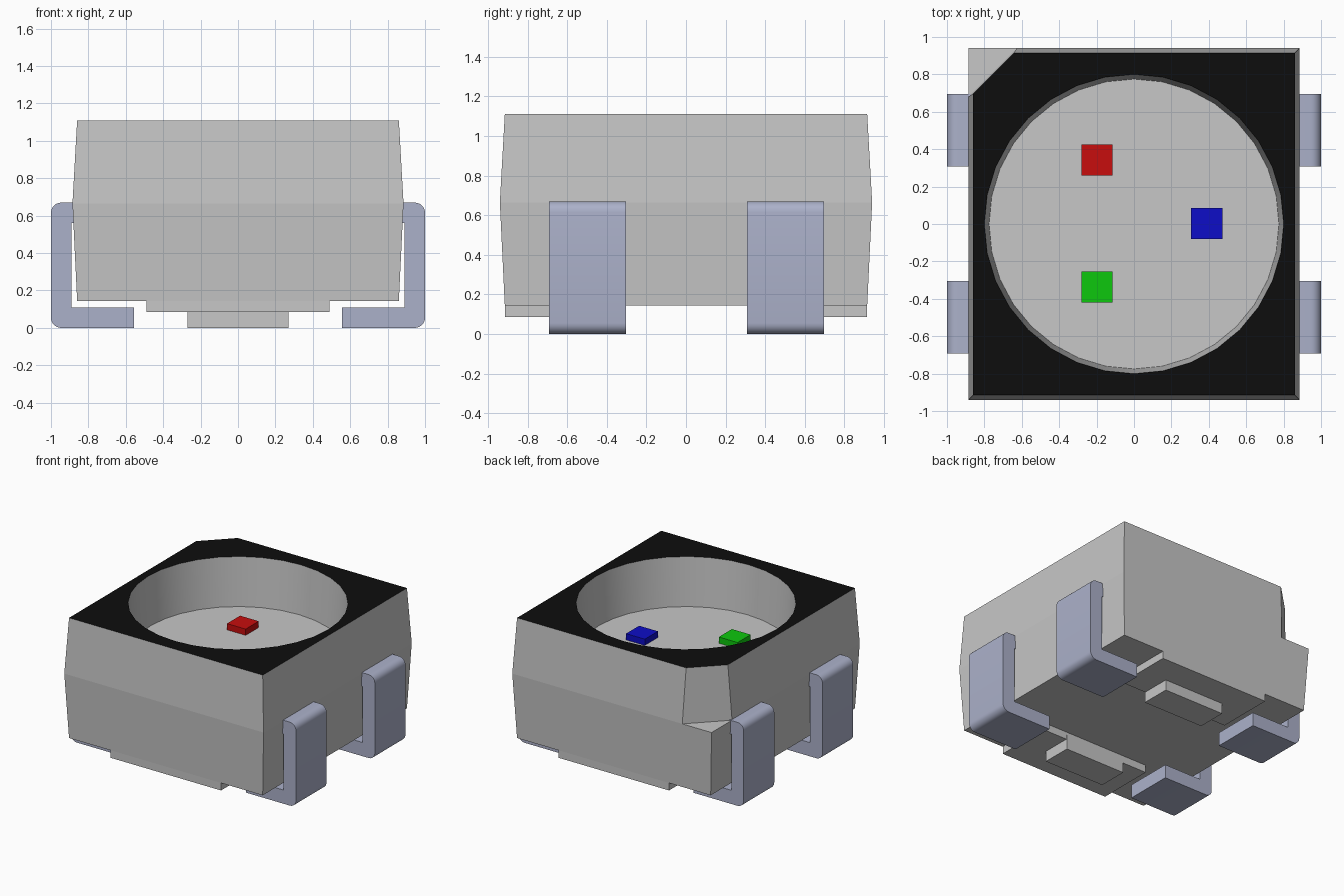
import bpy, bmesh, math
from mathutils import Vector

old = bpy.data.objects.get("Cube")
if old:
    bpy.data.objects.remove(old, do_unlink=True)


def material(name, rgb):
    m = bpy.data.materials.new(name)
    m.use_nodes = True
    m.diffuse_color = (*rgb, 1)
    m.node_tree.nodes["Principled BSDF"].inputs["Base Color"].default_value = (*rgb, 1)
    return m


HOUSING = material("housing grey", (0.57, 0.57, 0.57))
BLACK = material("top black", (0.004, 0.004, 0.004))
METAL = material("lead metal", (0.41, 0.44, 0.59))
RED = material("chip red", (0.57, 0.004, 0.004))
GREEN = material("chip green", (0.004, 0.57, 0.004))
BLUE = material("chip blue", (0.004, 0.004, 0.57))


def loft(name, rings, *mats):
    """Closed solid through rings with equal point counts."""
    bm = bmesh.new()
    loops = [[bm.verts.new(p) for p in ring] for ring in rings]
    n = len(loops[0])
    for a, b in zip(loops, loops[1:]):
        for i in range(n):
            j = (i + 1) % n
            bm.faces.new((a[i], a[j], b[j], b[i]))
    bm.faces.new(loops[0][::-1])
    bm.faces.new(loops[-1])
    bmesh.ops.recalc_face_normals(bm, faces=bm.faces)
    me = bpy.data.meshes.new(name)
    bm.to_mesh(me)
    bm.free()
    for m in mats:
        me.materials.append(m)
    ob = bpy.data.objects.new(name, me)
    bpy.context.collection.objects.link(ob)
    return ob


def rect(hx, hy, z, cx=0, cy=0):
    return [(cx + sx * hx, cy + sy * hy, z)
            for sx, sy in ((-1, -1), (1, -1), (1, 1), (-1, 1))]


def circle(r, z, n=32):
    return [(r * math.cos(2 * math.pi * i / n), r * math.sin(2 * math.pi * i / n), z)
            for i in range(n)]


def cut(ob, cutter):
    cutter.hide_render = True
    mod = ob.modifiers.new("cut", 'BOOLEAN')
    mod.operation = 'DIFFERENCE'
    mod.solver = 'EXACT'
    mod.object = cutter
    bpy.context.view_layer.update()
    dg = bpy.context.evaluated_depsgraph_get()
    me = bpy.data.meshes.new_from_object(ob.evaluated_get(dg))
    ob.modifiers.clear()
    ob.data = me
    bpy.data.objects.remove(cutter, do_unlink=True)


BOTTOM, MID, TOP, FLOOR = 0.145, 0.665, 1.11, 0.72

# Housing: tapered both ways from the parting line
housing = loft("housing", [rect(0.86, 0.915, BOTTOM), rect(0.885, 0.94, MID),
                           rect(0.86, 0.915, TOP)], HOUSING, BLACK)

# Round reflector cup
slope = 0.025 / (TOP - FLOOR)
cup = loft("cup_cutter", [circle(0.775, FLOOR), circle(0.8 + 0.1 * slope, TOP + 0.1)], HOUSING)
cut(housing, cup)


# Polarity notch at the back right corner, down to the parting line
def corner(offset, z):
    # diagonal line y = x + offset, with the triangle beyond it
    return [(-1.2, offset - 1.2, z), (-0.3, offset - 0.3, z), (-1.2, offset + 0.9, z)]


notch = loft("notch_cutter", [corner(1.565, MID), corner(1.555, TOP + 0.1)], HOUSING)
cut(housing, notch)

# Black top face, smooth cup wall
for p in housing.data.polygons:
    up = p.normal.z > 0.9
    p.material_index = 1 if up and p.center.z > TOP - 0.01 else 0
    inward = p.normal.x * p.center.x + p.normal.y * p.center.y < 0
    p.use_smooth = (not up) and inward and p.center.z > FLOOR

# Stepped underside and standoffs, front and back
for label, s in (("front", -1), ("back", 1)):
    loft(label + "_underside_step", [rect(0.49, 0.2325, 0.085, 0, s * 0.6825),
                                     rect(0.49, 0.2325, BOTTOM + 0.005, 0, s * 0.6825)], HOUSING)
    loft(label + "_standoff", [rect(0.27, 0.12, 0, 0, s * 0.565),
                               rect(0.27, 0.12, 0.12, 0, s * 0.565)], HOUSING)


# Bent metal leads: C-shaped profile with rounded outer bends
def bend(cx, cz, r, start, steps=6):
    return [(cx + r * math.cos(start + math.pi / 2 * i / steps),
             cz + r * math.sin(start + math.pi / 2 * i / steps)) for i in range(steps + 1)]


R, HIGH, THICK = 0.055, 0.67, 0.11
profile = ([(0.555, 0)] + bend(1 - R, R, R, -math.pi / 2) + bend(1 - R, HIGH - R, R, 0)
           + [(0.85, HIGH), (0.85, HIGH - THICK), (1 - THICK, HIGH - THICK),
              (1 - THICK, THICK), (0.555, THICK)])
for side, sx in (("left", 1), ("right", -1)):
    for end, cy in (("front", -0.498), ("back", 0.502)):
        lead = loft(f"{end}_{side}_lead",
                    [[(sx * x, cy + w, z) for x, z in profile] for w in (-0.194, 0.194)], METAL)
        bpy.ops.object.select_all(action='DESELECT')
        lead.select_set(True)
        bpy.context.view_layer.objects.active = lead
        bpy.ops.object.shade_smooth_by_angle(angle=math.radians(30))

# Light chips on the cup floor
for name, x, y, mat in (("red_chip", -0.197, 0.343, RED), ("green_chip", -0.197, -0.337, GREEN),
                        ("blue_chip", 0.389, 0.003, BLUE)):
    loft(name, [rect(0.083, 0.083, FLOOR - 0.005, x, y), rect(0.083, 0.083, FLOOR + 0.05, x, y)], mat)
